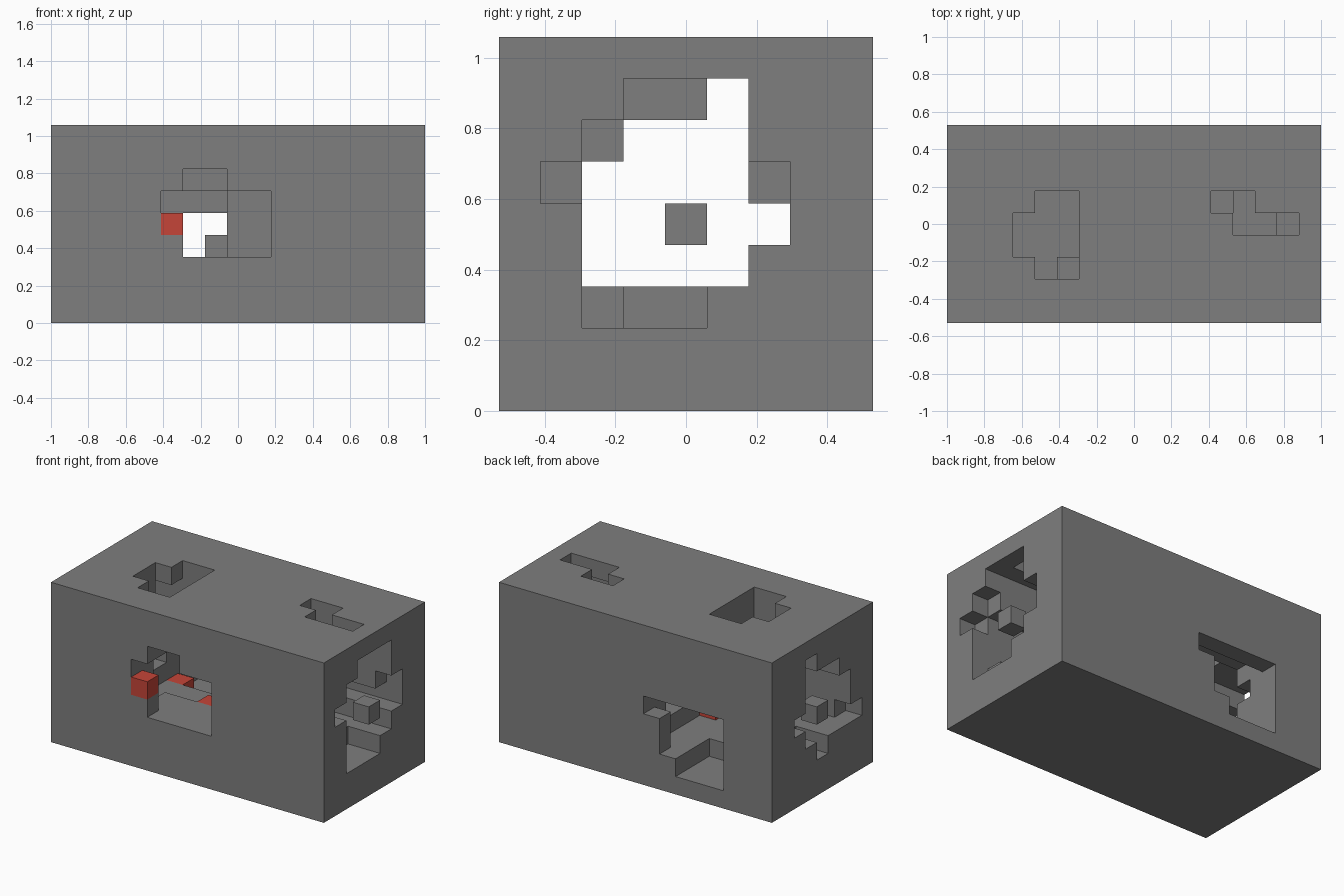
import bpy
import bmesh
from itertools import product
from mathutils import Vector

if "Cube" in bpy.data.objects:
    bpy.data.objects.remove(bpy.data.objects["Cube"])

CELL = 2 / 17  # edge of one cube of the grid


def material(name, color):
    mat = bpy.data.materials.new(name)
    mat.use_nodes = True
    mat.diffuse_color = color
    mat.node_tree.nodes["Principled BSDF"].inputs["Base Color"].default_value = color
    return mat


def span(ends):
    if isinstance(ends, int):
        return (ends,)
    return range(ends[0], ends[1] + 1)


def cells(x, y, z):
    return set(product(span(x), span(y), span(z)))


def build(name, part, solid, mat):
    """Draw only the cube faces that touch empty space."""
    bm = bmesh.new()
    for c in part:
        for axis, side in product(range(3), (-1, 1)):
            n = Vector((0, 0, 0))
            n[axis] = side
            if tuple(int(a + b) for a, b in zip(c, n)) in solid:
                continue
            u = Vector((0, 0, 0))
            u[(axis + 1) % 3] = 1
            v = n.cross(u)
            mid = Vector(c) + Vector((0, 0, 0.5)) + n / 2
            bm.faces.new([bm.verts.new((mid + (a * u + b * v) / 2) * CELL)
                          for a, b in ((-1, -1), (1, -1), (1, 1), (-1, 1))])
    bmesh.ops.remove_doubles(bm, verts=bm.verts, dist=CELL / 100)
    mesh = bpy.data.meshes.new(name)
    bm.to_mesh(mesh)
    bm.free()
    mesh.materials.append(mat)
    bpy.context.collection.objects.link(bpy.data.objects.new(name, mesh))


ALL = (-8, 8)
block = cells(ALL, (-4, 4), (0, 8))

hollows = [
    # long tunnel from end to end
    (ALL, (-2, 1), 3), (ALL, (-2, 2), 4), (ALL, (-2, 1), 5),
    (ALL, (-1, 1), 6), (ALL, 1, 7),
    # wider mouth at the right end
    ((5, 8), (-1, 0), 7), (8, -2, 6), (8, -3, 5), (8, 2, 5),
    (8, -2, 2), ((7, 8), (-1, 0), 2),
    # wider mouth at the left end
    (-8, -3, 3), ((-8, -7), 0, 2),
    # front opening
    ((-2, 1), (-4, -3), (3, 5)), (-3, -4, 5), (-3, -3, (3, 5)),
    ((-2, -1), (-4, -2), 6),
    # back opening
    ((-5, -1), 4, 4), ((-5, -2), 4, (2, 3)), ((-5, -3), (2, 4), 1),
    # inner chamber
    ((-5, -1), (-1, 3), 2), ((-5, -1), (2, 3), (3, 5)),
    ((0, 1), 2, (3, 5)), (-4, -2, 2),
    # large roof shaft
    ((-5, -3), (-1, 0), (7, 8)), ((-4, -3), 1, (7, 8)), ((-4, -3), -2, (6, 8)),
    # small roof shaft
    ((4, 5), 1, 8), ((5, 7), 0, 8), (4, 1, 2),
]
for hollow in hollows:
    block -= cells(*hollow)

# Loose cubes hanging in both tunnel mouths
block |= {(side * 8, 0, 4) for side in (-1, 1)}

# Red cubes set into the walls and floors
red = {(-3, -4, 4), (-1, -1, 2), (-5, 2, 1)}
block -= red
solid = block | red

build("hollowed_block", block, solid, material("grey stone", (0.21, 0.21, 0.21, 1)))
build("red_cubes", red, solid, material("red", (0.56, 0.06, 0.04, 1)))
